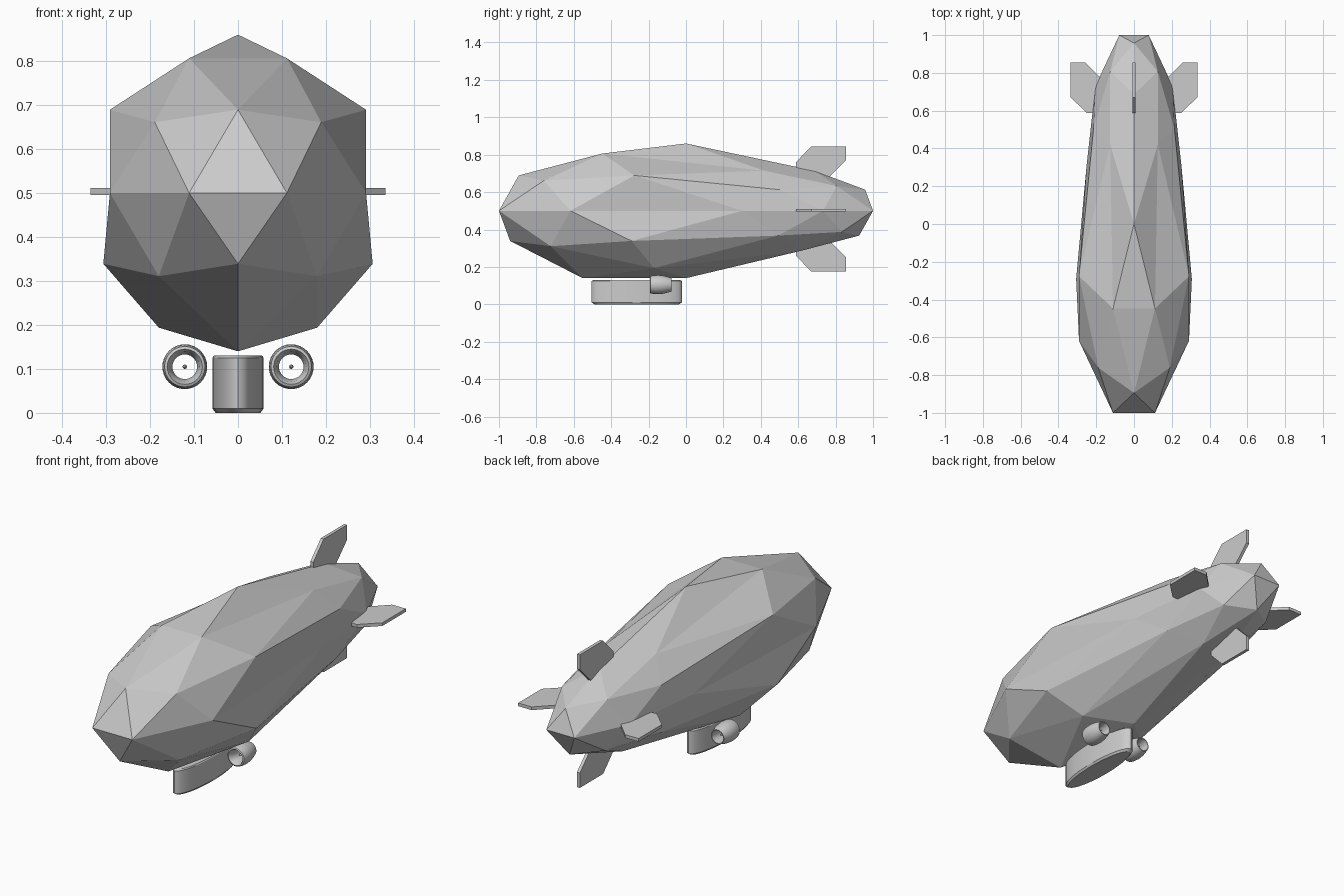
import bpy, bmesh, math
from mathutils import Vector, Matrix

if "Cube" in bpy.data.objects:
    bpy.data.objects.remove(bpy.data.objects["Cube"])


def make_object(name, bm, smooth=False):
    bmesh.ops.recalc_face_normals(bm, faces=bm.faces[:])
    mesh = bpy.data.meshes.new(name)
    bm.to_mesh(mesh)
    bm.free()
    obj = bpy.data.objects.new(name, mesh)
    bpy.context.collection.objects.link(obj)
    if smooth:
        bpy.ops.object.select_all(action='DESELECT')
        obj.select_set(True)
        bpy.context.view_layer.objects.active = obj
        bpy.ops.object.shade_smooth_by_angle(angle=math.radians(30))
    return obj


def loft(bm, rings, closed=False):
    """Bridge successive closed loops; cap the ends unless the loft closes."""
    loops = [[bm.verts.new(p) for p in ring] for ring in rings]
    n = len(loops[0])
    pairs = list(zip(loops, loops[1:])) + ([(loops[-1], loops[0])] if closed else [])
    for a, b in pairs:
        for i in range(n):
            j = (i + 1) % n
            bm.faces.new((a[i], a[j], b[j], b[i]))
    if not closed:
        bm.faces.new(loops[0])
        bm.faces.new(loops[-1])


# Hull: low-poly sphere stretched lengthwise, rear shrunk towards the tail
bm = bmesh.new()
bmesh.ops.create_icosphere(bm, subdivisions=2, radius=1)
tail = Vector((0, 1, 0.5))
for v in bm.verts:
    bx, by, bz = v.co
    p = Vector((-by * 0.36, bx / 0.9511, 0.5 + bz * 0.36))
    if bx > -0.01 and abs(bz) < 0.99:
        p = tail + (p - tail) * 0.7
    elif bz < -0.8 and bx < -0.4:
        p.z = 0.14  # flattened belly above the gondola
    v.co = p
make_object("hull", bm)

# Tail fins: one hexagonal plate turned to four sides
fin_outline = [(0.12, 0.592), (0.25, 0.588), (0.335, 0.67),
               (0.335, 0.856), (0.26, 0.856), (0.12, 0.716)]
fins = [("right_fin", 0, 0.503), ("top_fin", 90, 0.51),
        ("left_fin", 180, 0.503), ("bottom_fin", 270, 0.51)]
for name, angle, height in fins:
    bm = bmesh.new()
    loft(bm, [[(r, y, t) for r, y in fin_outline] for t in (-0.008, 0.008)])
    bm.transform(Matrix.Translation((0, 0, height)) @
                 Matrix.Rotation(math.radians(-angle), 4, 'Y'))
    make_object(name, bm)

# Gondola: elliptical cabin with chamfered rims
bm = bmesh.new()
rings = []
for z, rx, ry in [(0, 0.051, 0.225), (0.01, 0.058, 0.242),
                  (0.125, 0.058, 0.242), (0.13, 0.055, 0.232)]:
    rings.append([(rx * math.cos(a), -0.263 + ry * math.sin(a), z)
                  for a in (math.tau * i / 32 for i in range(32))])
loft(bm, rings)
make_object("gondola", bm, smooth=True)


# Engines: open ducts with a small hub in the middle
def lathe(name, profile, cx, cz, sides, closed):
    bm = bmesh.new()
    loft(bm, [[(cx + r * math.cos(math.tau * i / sides), y,
                cz + r * math.sin(math.tau * i / sides)) for i in range(sides)]
              for r, y in profile], closed)
    make_object(name, bm, smooth=True)


duct = [(0.040, -0.193), (0.046, -0.19), (0.049, -0.175), (0.051, -0.15),
        (0.048, -0.12), (0.042, -0.097), (0.036, -0.078),
        (0.032, -0.078), (0.028, -0.11), (0.028, -0.15), (0.034, -0.183)]
hub = [(0.002, -0.165), (0.005, -0.155), (0.005, -0.115), (0.002, -0.10)]
for side, sx in (("left", -1), ("right", 1)):
    lathe(side + "_engine_duct", duct, sx * 0.121, 0.105, 32, True)
    lathe(side + "_engine_hub", hub, sx * 0.121, 0.105, 12, False)
